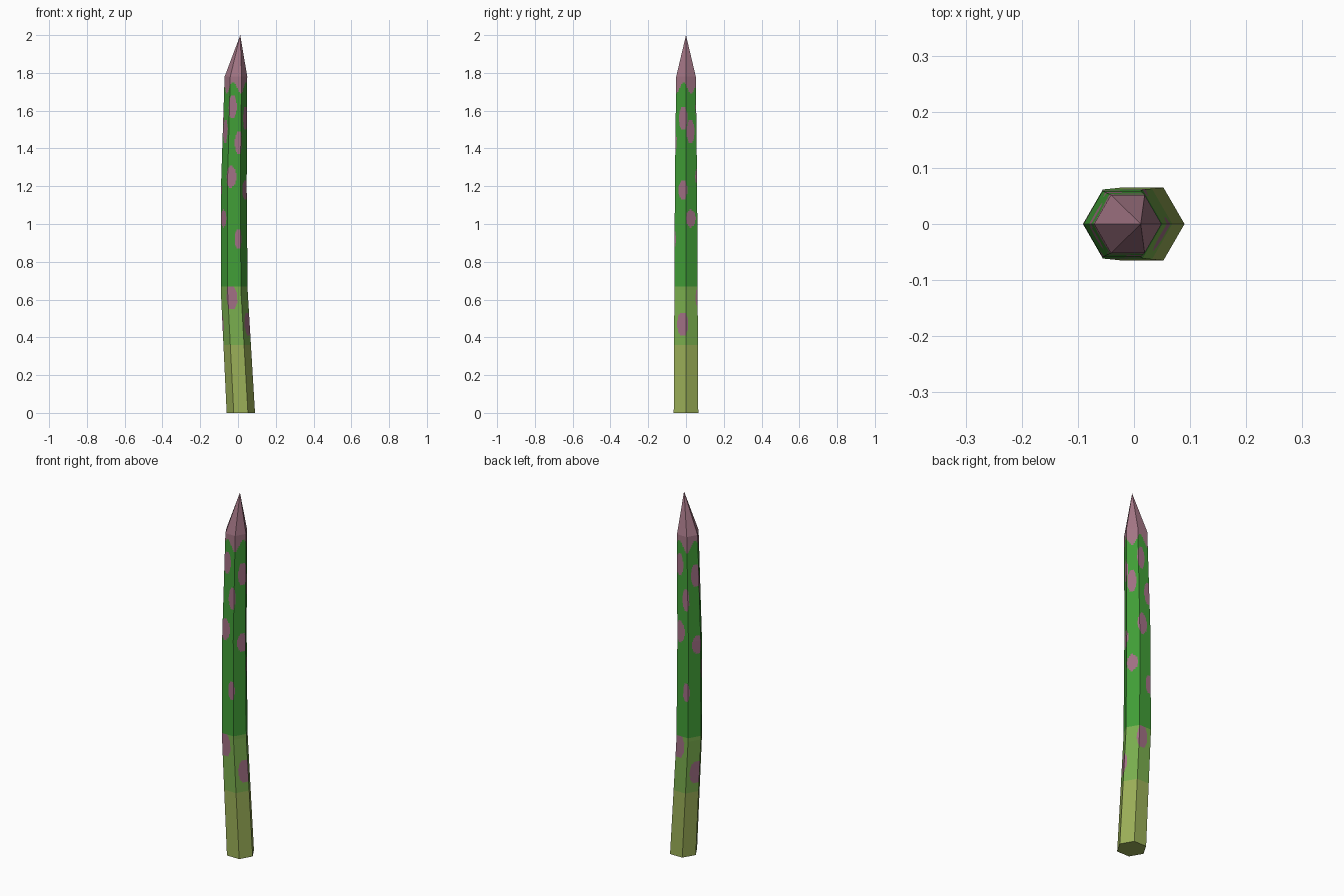
import bpy, bmesh, math

if "Cube" in bpy.data.objects:
    bpy.data.objects.remove(bpy.data.objects["Cube"])

def mat(name, rgb):
    m = bpy.data.materials.new(name)
    lin = [((c / 255 + 0.055) / 1.055) ** 2.4 for c in rgb]
    m.diffuse_color = (*lin, 1)
    m.use_nodes = True
    m.node_tree.nodes["Principled BSDF"].inputs["Base Color"].default_value = m.diffuse_color
    return m

MATS = [mat("olive base", (155, 175, 88)), mat("light green", (122, 174, 78)),
        mat("green", (65, 158, 55)), mat("mauve spots", (162, 112, 133)),
        mat("mauve tip", (163, 118, 133))]

# stalk profile: height, centre x, hexagon radius
RINGS = [(0, .015, .075), (.65, -.02, .071), (1.2, -.022, .068), (1.78, -.011, .06)]
# scale spots, repeated every 3 sides: side position, height, half width, half height
SPOTS = [(1.26, .61, .45, .065), (1.26, 1.25, .42, .058), (1.26, 1.62, .36, .062),
         (2.73, .47, .48, .064), (2.73, 1.18, .42, .05), (2.73, 1.56, .4, .065),
         (.43, 1.03, .42, .046), (.43, 1.49, .37, .065),
         (1.83, .92, .29, .052), (1.83, 1.43, .31, .062)]
COLS, ROWS = 16, 178
N = 6 * COLS

def section(z):
    for (z0, x0, r0), (z1, x1, r1) in zip(RINGS, RINGS[1:]):
        if z <= z1 + 1e-6:
            t = (z - z0) / (z1 - z0)
            return x0 + t * (x1 - x0), r0 + t * (r1 - r0)

def point(i, z):
    cx, r = section(z)
    side, t = i // COLS, (i % COLS) / COLS
    a, b = side * math.pi / 3, (side + 1) * math.pi / 3
    return (cx + r * ((1 - t) * math.cos(a) + t * math.cos(b)),
            r * ((1 - t) * math.sin(a) + t * math.sin(b)), z)

def colour(u, z):
    # wavy lower edge of the tip
    if z > 1.72 + .03 * math.cos(2 * math.pi * (u - 1.25) / 1.5):
        return 4
    for su, sz, w, h in SPOTS:
        du = (u - su + 1.5) % 3 - 1.5
        if (du / w) ** 2 + ((z - sz) / h) ** 2 < 1:
            return 3
    return 0 if z < .36 else 1 if z < .67 else 2

# hexagonal stalk with painted bands and spots
bm = bmesh.new()
rows = [[bm.verts.new(point(i, 1.78 * j / ROWS)) for i in range(N)] for j in range(ROWS + 1)]
for j in range(ROWS):
    for i in range(N):
        k = (i + 1) % N
        f = bm.faces.new((rows[j][i], rows[j][k], rows[j + 1][k], rows[j + 1][i]))
        f.material_index = colour((i + .5) / COLS, 1.78 * (j + .5) / ROWS)
bm.faces.new(rows[0][::-1])

# pointed tip
apex = bm.verts.new((.012, 0, 2))
for i in range(N):
    bm.faces.new((rows[-1][i], rows[-1][(i + 1) % N], apex)).material_index = 4

me = bpy.data.meshes.new("asparagus_spear")
bm.to_mesh(me)
bm.free()
for m in MATS:
    me.materials.append(m)
bpy.context.collection.objects.link(bpy.data.objects.new("asparagus_spear", me))
